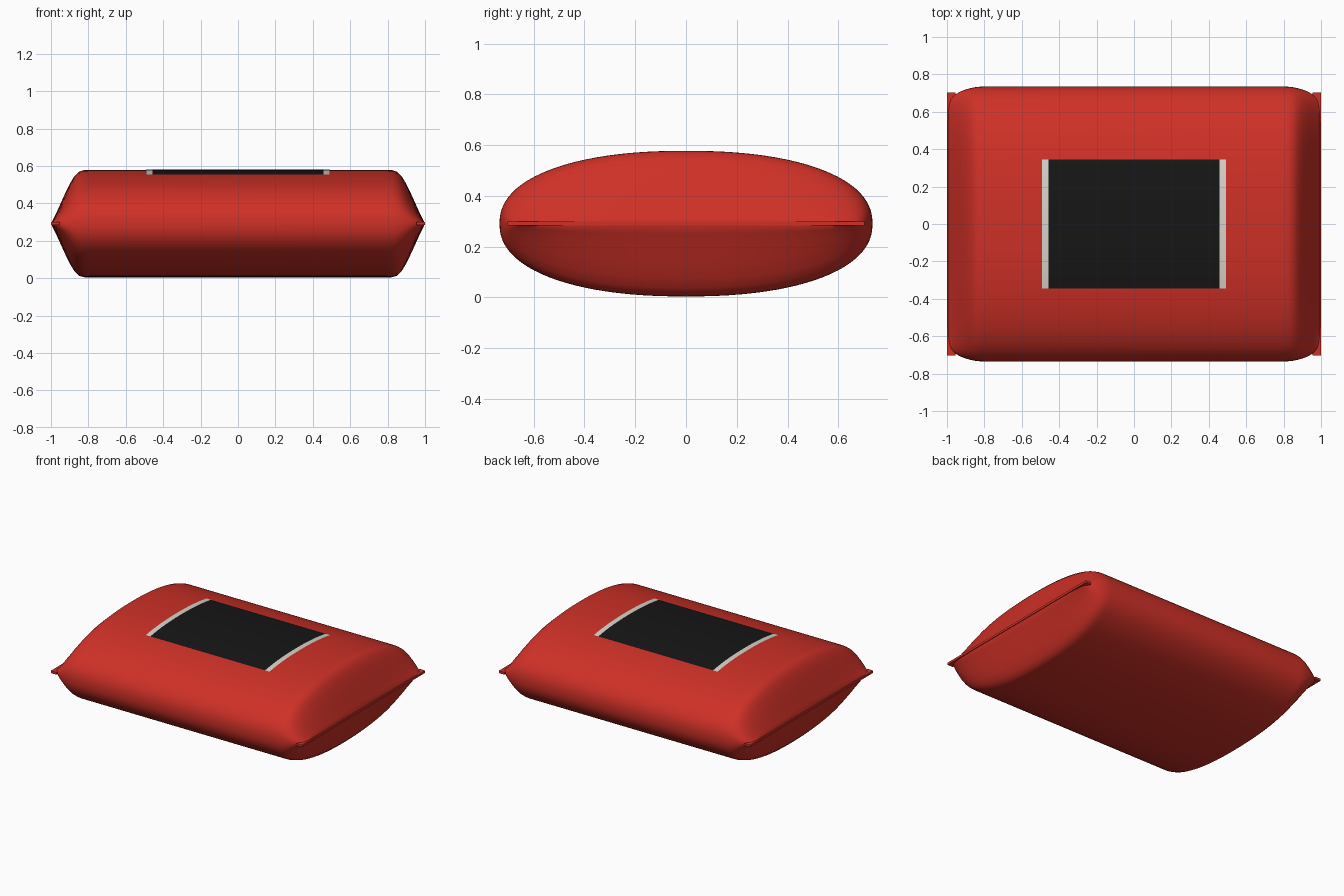
import bpy
import bmesh
from math import cos, sin, pi, copysign

if "Cube" in bpy.data.objects:
    bpy.data.objects.remove(bpy.data.objects["Cube"])

MID, RY, RZ, N = 0.291, 0.735, 0.287, 2.25   # centre height, half width, half height, squareness


def material(name, rgb):
    m = bpy.data.materials.new(name)
    m.diffuse_color = (*rgb, 1)
    m.use_nodes = True
    m.node_tree.nodes["Principled BSDF"].inputs["Base Color"].default_value = m.diffuse_color
    return m


def finish(name, bm, mat, smooth=True):
    bmesh.ops.recalc_face_normals(bm, faces=bm.faces)
    me = bpy.data.meshes.new(name)
    bm.to_mesh(me)
    bm.free()
    me.materials.append(mat)
    ob = bpy.data.objects.new(name, me)
    bpy.context.collection.objects.link(ob)
    if smooth:
        bpy.context.view_layer.objects.active = ob
        ob.select_set(True)
        bpy.ops.object.shade_smooth_by_angle(angle=0.7)
        ob.select_set(False)
    return ob


def spow(v):
    return copysign(abs(v) ** (2 / N), v)


red = material("red film", (0.62, 0.03, 0.02))
black = material("black print", (0.008, 0.008, 0.008))
white = material("off white print", (0.68, 0.66, 0.6))

# puffed bag: rounded cross-sections that pinch towards both ends
half = [(0.80, RY, RZ), (0.825, 0.734, 0.286), (0.85, 0.731, 0.278), (0.875, 0.726, 0.254),
        (0.90, 0.719, 0.212), (0.93, 0.708, 0.15), (0.96, 0.69, 0.083),
        (0.98, 0.67, 0.04), (0.995, 0.645, 0.01)]
rings = [(-x, y, z) for x, y, z in reversed(half)] + [(0, RY, RZ)] + half
SEG = 96
bm = bmesh.new()
loops = [[bm.verts.new((x, ry * spow(cos(2 * pi * i / SEG)), MID + rz * spow(sin(2 * pi * i / SEG))))
          for i in range(SEG)] for x, ry, rz in rings]
for a, b in zip(loops, loops[1:]):
    for i in range(SEG):
        j = (i + 1) % SEG
        bm.faces.new((a[i], a[j], b[j], b[i]))
bm.faces.new(loops[0])
bm.faces.new(loops[-1])
finish("bag_body", bm, red)

# flat sealed seam at each end
for side, label in ((-1, "left"), (1, "right")):
    bm = bmesh.new()
    bmesh.ops.create_cube(bm, size=1)
    bmesh.ops.scale(bm, verts=bm.verts, vec=(0.045, 1.405, 0.016))
    bmesh.ops.translate(bm, verts=bm.verts, vec=(side * 0.9775, 0, MID))
    finish(label + "_end_seam", bm, red, smooth=False)


# printed panels that follow the curve of the top
def panel(name, x0, x1, mat, steps=32, hy=0.345, lift=0.002):
    bm = bmesh.new()
    rows = []
    for i in range(steps + 1):
        y = -hy + 2 * hy * i / steps
        z = MID + RZ * (1 - abs(y / RY) ** N) ** (1 / N) + lift
        rows.append((bm.verts.new((x0, y, z)), bm.verts.new((x1, y, z))))
    for a, b in zip(rows, rows[1:]):
        bm.faces.new((a[0], a[1], b[1], b[0]))
    finish(name, bm, mat)


panel("front_panel", -0.457, 0.457, black)
panel("left_panel_border", -0.493, -0.457, white)
panel("right_panel_border", 0.457, 0.493, white)
